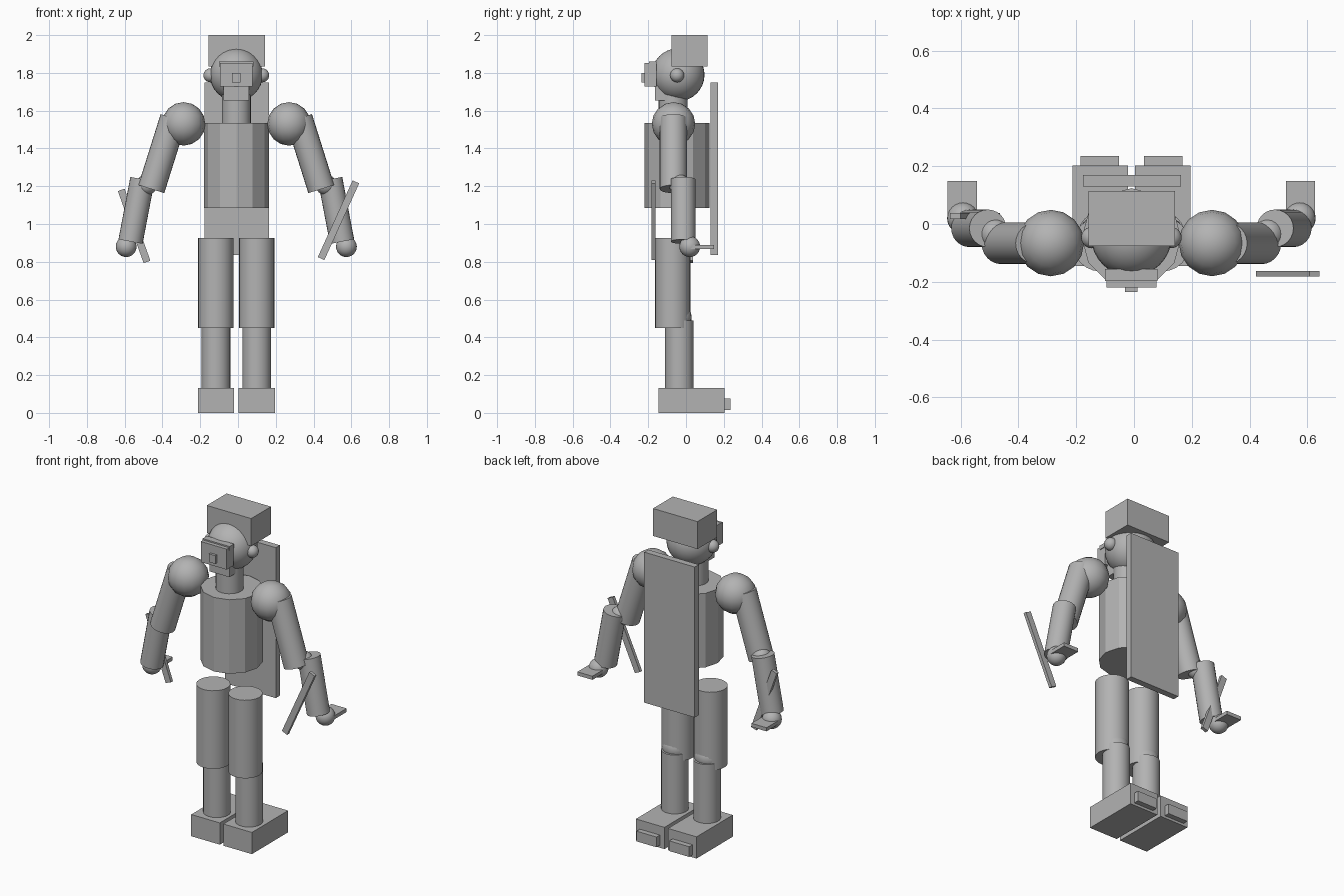
import bpy, math
from mathutils import Vector

cube = bpy.data.objects.get("Cube")
if cube:
    bpy.data.objects.remove(cube, do_unlink=True)

grey = bpy.data.materials.new("plain grey")
grey.use_nodes = True
colour = (0.45, 0.45, 0.45, 1)
grey.diffuse_color = colour
grey.node_tree.nodes["Principled BSDF"].inputs["Base Color"].default_value = colour

CX = -0.009  # body centre line


def finish(name, smooth=False):
    ob = bpy.context.object
    ob.name = name
    ob.data.materials.append(grey)
    if smooth:
        bpy.ops.object.shade_smooth_by_angle(angle=math.radians(35))
    return ob


def box(name, x, y, z, tilt=0):
    """Box from (low, high) ranges, optionally tilted about the y axis."""
    mid = [(a + b) / 2 for a, b in (x, y, z)]
    bpy.ops.mesh.primitive_cube_add(size=1, location=mid, rotation=(0, tilt, 0))
    bpy.context.object.scale = [b - a for a, b in (x, y, z)]
    return finish(name)


def ball(name, centre, r, segments=24):
    bpy.ops.mesh.primitive_uv_sphere_add(segments=segments, ring_count=segments // 2,
                                         radius=r, location=centre)
    return finish(name, True)


def tube(name, a, b, r, sides=24, smooth=True):
    a, b = Vector(a), Vector(b)
    d = b - a
    bpy.ops.mesh.primitive_cylinder_add(vertices=sides, radius=r, depth=d.length, location=(a + b) / 2,
                                        rotation=d.to_track_quat('Z', 'Y').to_euler())
    return finish(name, smooth)


def rod(name, x, y, z, length, tilt):
    return box(name, (x - 0.019, x + 0.019), (y - 0.01, y + 0.01),
               (z - length / 2, z + length / 2), tilt)


# Head
box("hat", (-0.157, 0.142), (-0.076, 0.114), (1.833, 2.0))
ball("head", (CX, -0.042, 1.79), 0.14, 32)
for side, s in (("right", -1), ("left", 1)):
    ball(side + "_ear", (CX + s * 0.137, -0.047, 1.787), 0.037)
box("visor_bar", (-0.1, 0.082), (-0.197, -0.155), (1.835, 1.86))
box("mask", (-0.096, 0.078), (-0.22, -0.155), (1.727, 1.852))
box("nose", (-0.031, 0.012), (-0.235, -0.215), (1.75, 1.8))
box("jaw", (-0.077, 0.057), (-0.165, -0.09), (1.655, 1.73))

# Body
tube("neck", (CX, -0.068, 1.5), (CX, -0.068, 1.7), 0.077)
tube("torso", (CX, -0.048, 1.085), (CX, -0.048, 1.535), 0.172, 12, False)
box("back_board", (-0.177, 0.163), (0.13, 0.169), (0.835, 1.75))

for side, s in (("right", -1), ("left", 1)):
    def at(x, y, z):
        return (CX + s * x, y, z)

    def span(low, high):
        return sorted((CX + s * low, CX + s * high))

    # Arms
    ball(side + "_shoulder", at(0.279, -0.066, 1.53), 0.115, 16)
    tube(side + "_upper_arm", at(0.332, -0.067, 1.56), at(0.45, -0.067, 1.185), 0.072)
    ball(side + "_elbow", at(0.474, -0.035, 1.208), 0.055)
    tube(side + "_forearm", at(0.497, -0.015, 1.237), at(0.56, -0.015, 0.907), 0.065)
    ball(side + "_hand", at(0.583, 0.02, 0.88), 0.055)
    box(side + "_hand_plate", span(0.535, 0.636), (0.02, 0.148), (0.868, 0.89))

    # Legs
    tube(side + "_thigh", at(0.108, -0.07, 0.45), at(0.108, -0.07, 0.925), 0.094)
    ball(side + "_knee", at(0.108, -0.05, 0.505), 0.08)
    tube(side + "_shin", at(0.108, -0.035, 0.12), at(0.108, -0.035, 0.49), 0.076)
    box(side + "_foot", span(0.012, 0.204), (-0.145, 0.203), (0, 0.132))
    box(side + "_heel", span(0.043, 0.177), (0.19, 0.235), (0.015, 0.077))

# Hand rods
rod("left_rod", 0.532, -0.172, 1.02, 0.446, math.radians(24.4))
rod("right_rod", -0.55, 0.028, 0.99, 0.405, math.radians(-19.7))
